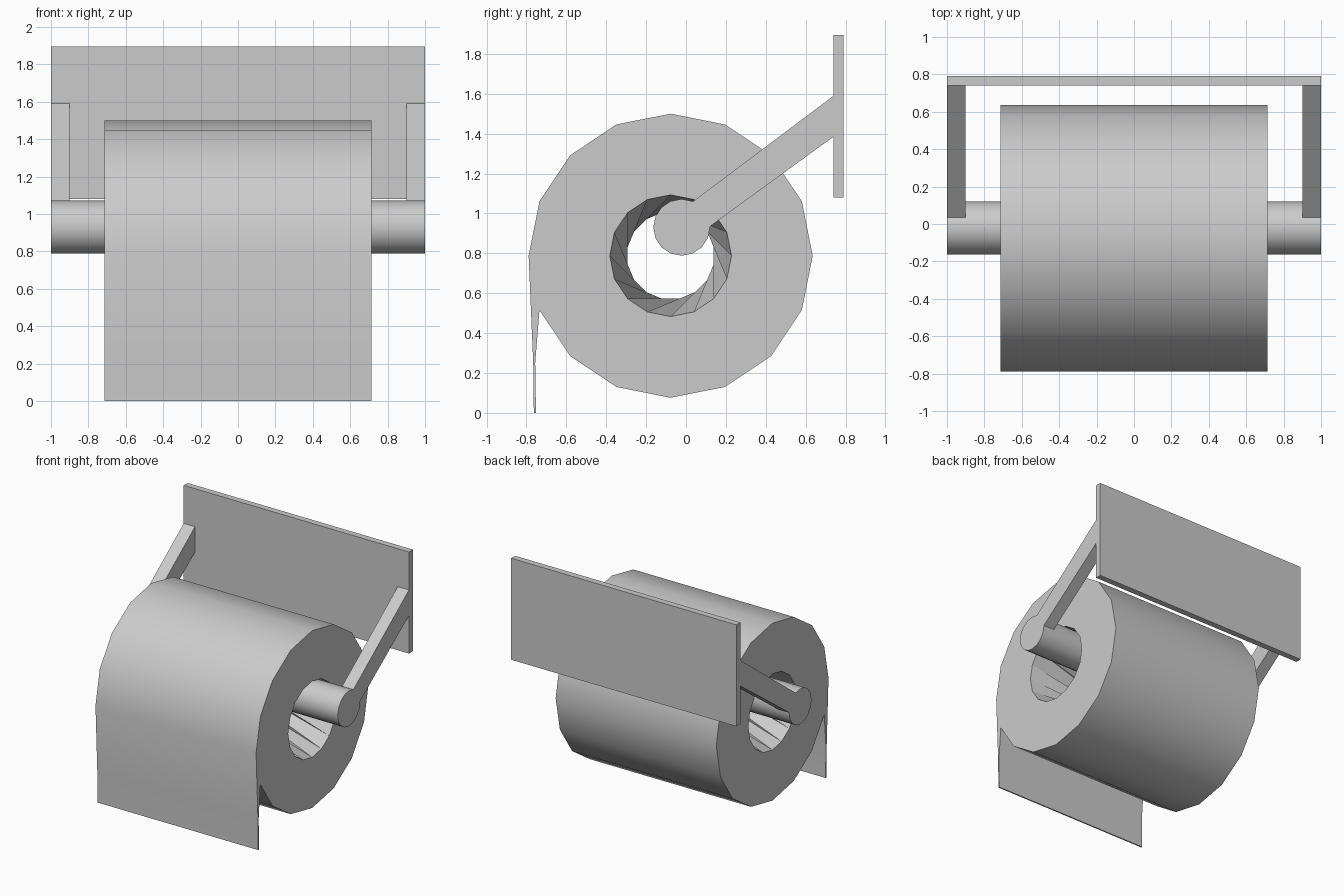
import bpy, bmesh, math

if "Cube" in bpy.data.objects:
    bpy.data.objects.remove(bpy.data.objects["Cube"])


def finish(bm, name, smooth=False):
    bmesh.ops.recalc_face_normals(bm, faces=bm.faces[:])
    me = bpy.data.meshes.new(name)
    bm.to_mesh(me)
    bm.free()
    ob = bpy.data.objects.new(name, me)
    bpy.context.collection.objects.link(ob)
    if smooth:
        bpy.ops.object.select_all(action='DESELECT')
        ob.select_set(True)
        bpy.context.view_layer.objects.active = ob
        bpy.ops.object.shade_smooth_by_angle(angle=math.radians(30))
    return ob


def ring(cy, cz, r, n=16):
    return [(cy + r * math.cos(2 * math.pi * k / n),
             cz + r * math.sin(2 * math.pi * k / n)) for k in range(n)]


def prism(name, profile, x0, x1, smooth=False):
    """Extrude a (y, z) profile along x."""
    bm = bmesh.new()
    a = [bm.verts.new((x0, y, z)) for y, z in profile]
    b = [bm.verts.new((x1, y, z)) for y, z in profile]
    bm.faces.new(a)
    bm.faces.new(b)
    n = len(profile)
    for i in range(n):
        j = (i + 1) % n
        bm.faces.new((a[i], a[j], b[j], b[i]))
    return finish(bm, name, smooth)


# Paper roll with twisted core hole and hanging sheet
N, W = 16, 0.713
sheet = [(-0.766, 0.25), (-0.763, 0.0), (-0.752, 0.0), (-0.756, 0.25)]
bm = bmesh.new()
outer, inner, tail = [], [], []
for x in (-W, W):
    outer.append([bm.verts.new((x, y, z)) for y, z in ring(-0.077, 0.788, 0.712)])
    inner.append([bm.verts.new((x, y, z)) for y, z in ring(-0.077, 0.788, 0.305)])
    tail.append([bm.verts.new((x, y, z)) for y, z in sheet])
chains = []
for s in (0, 1):
    chains.append([outer[s][8]] + tail[s] + [outer[s][9]])
    bm.faces.new(chains[s])
    for i in range(N):
        j = (i + 1) % N
        bm.faces.new((outer[s][i], outer[s][j], inner[s][j], inner[s][i]))
for i in range(N):
    j = (i + 1) % N
    if i != 8:
        bm.faces.new((outer[0][i], outer[0][j], outer[1][j], outer[1][i]))
    p, q = (i + 4) % N, (i + 5) % N
    bm.faces.new((inner[1][i], inner[1][j], inner[0][p]))
    bm.faces.new((inner[1][j], inner[0][q], inner[0][p]))
for i in range(5):
    bm.faces.new((chains[0][i], chains[0][i + 1], chains[1][i + 1], chains[1][i]))
finish(bm, "paper_roll", True)

# Rod through the roll
prism("rod", ring(-0.022, 0.93, 0.142), -1, 1, True)

# Wall plate
prism("wall_plate", [(0.74, 1.08), (0.79, 1.08), (0.79, 1.895), (0.74, 1.895)], -1, 1)

# Support arms on both sides
arm = [(0.035, 1.06), (0.10, 0.92), (0.74, 1.385), (0.74, 1.59)]
for side, x in (("left", -1.0), ("right", 0.9)):
    prism(side + "_arm", arm, x, x + 0.1)
